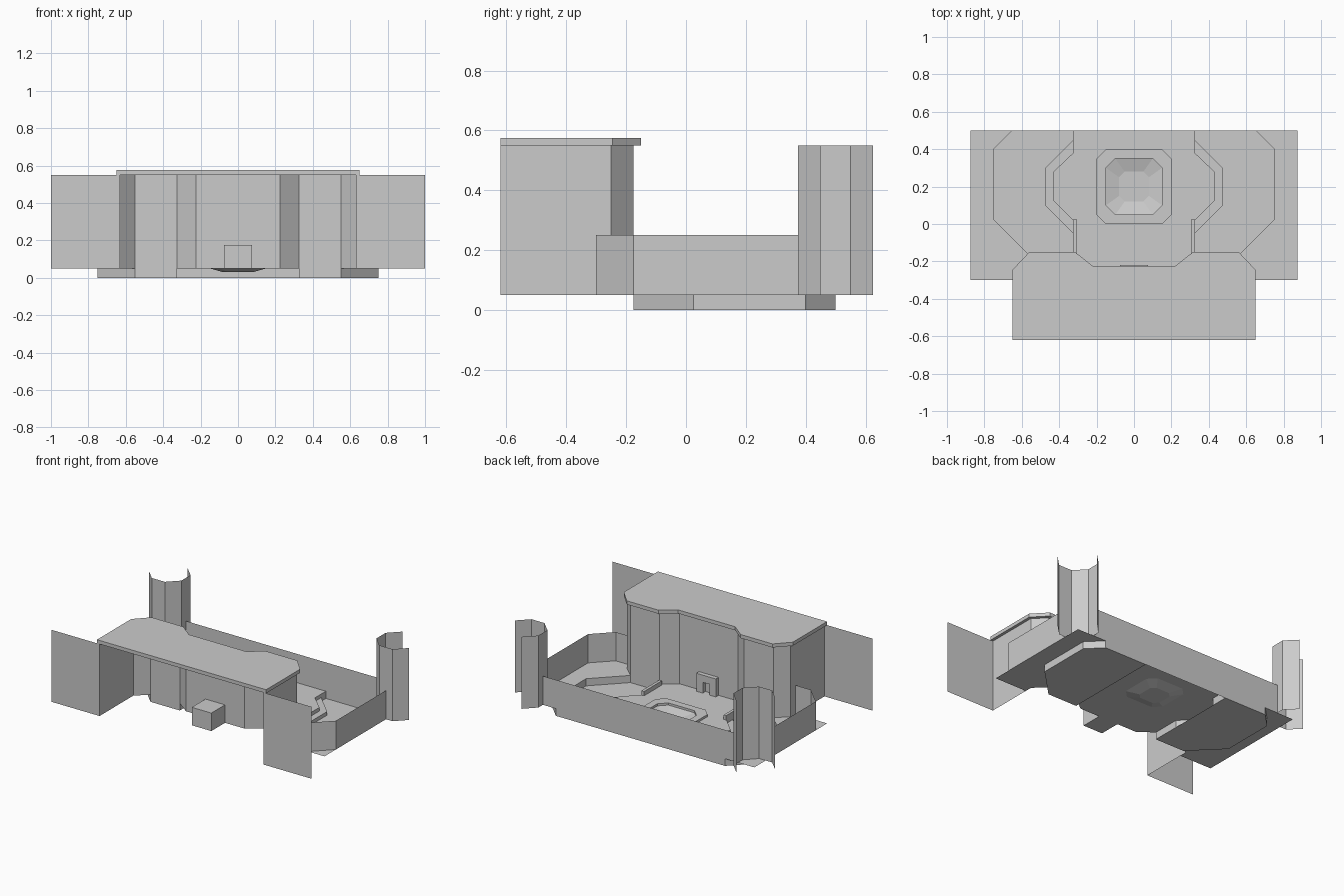
import bpy, bmesh

cube = bpy.data.objects.get("Cube")
if cube:
    bpy.data.objects.remove(cube, do_unlink=True)

grey = bpy.data.materials.new("plain_grey")
grey.use_nodes = True
grey.diffuse_color = (0.6, 0.6, 0.6, 1)
grey.node_tree.nodes["Principled BSDF"].inputs["Base Color"].default_value = (0.6, 0.6, 0.6, 1)

FLOOR, WALL, TOP = 0.05, 0.25, 0.55


def finish(name, bm):
    """Turn a right-hand half into an object mirrored across x = 0."""
    mesh = bpy.data.meshes.new(name)
    bm.to_mesh(mesh)
    bm.free()
    mesh.materials.append(grey)
    obj = bpy.data.objects.new(name, mesh)
    bpy.context.collection.objects.link(obj)
    mirror = obj.modifiers.new("mirror", "MIRROR")
    mirror.use_axis[0] = True
    return obj


def sheet(name, path, low, high, bm=None):
    """Upright thin wall along a plan path."""
    own = bm is None
    bm = bm or bmesh.new()
    for a, b in zip(path, path[1:]):
        corners = [(*a, low), (*b, low), (*b, high), (*a, high)]
        bm.faces.new([bm.verts.new(c) for c in corners])
    if own:
        bmesh.ops.remove_doubles(bm, verts=bm.verts, dist=0.0001)
        return finish(name, bm)


def plate(name, outline, z, bm=None):
    """Level face, turned to look up."""
    own = bm is None
    bm = bm or bmesh.new()
    face = bm.faces.new([bm.verts.new((x, y, z)) for x, y in outline])
    face.normal_update()
    if face.normal.z < 0:
        face.normal_flip()
    if own:
        return finish(name, bm)


def slab(name, outline, low, high, path=None):
    """Solid with a plan outline; path limits the sides that are walled."""
    bm = bmesh.new()
    plate(name, outline, low, bm)
    plate(name, outline, high, bm)
    sheet(name, path or outline + outline[:1], low, high, bm)
    bmesh.ops.remove_doubles(bm, verts=bm.verts, dist=0.0001)
    bmesh.ops.recalc_face_normals(bm, faces=bm.faces)
    return finish(name, bm)


def half_octagon(size, cut, cy):
    """Right half of a chamfered square, from back to front."""
    s, c = size, size - cut
    return [(0, cy + s), (c, cy + s), (s, cy + c), (s, cy - c), (c, cy - s), (0, cy - s)]


# Building: rear wall, side wall, front wing and roof
house = [(0.63, -0.62), (0.63, -0.25), (0.55, -0.175), (0.325, -0.175), (0.225, -0.25), (0, -0.25)]
sheet("building_wall", house, FLOOR, TOP)
sheet("front_wing", [(1, -0.62), (0.63, -0.62)], FLOOR, TOP)
eave = [(0, -0.62), (0.65, -0.62), (0.65, -0.245), (0.56, -0.15), (0.315, -0.15), (0.22, -0.225), (0, -0.225)]
slab("roof", eave, TOP, 0.575, eave)

# Boundary walls and corner columns
sheet("side_wall", [(0.875, 0.375), (0.875, -0.175), (0.75, -0.3), (0.63, -0.3)], FLOOR, WALL)
sheet("back_wall", [(0, 0.5), (0.75, 0.5)], FLOOR, WALL)
shaft = [(0.125, -0.05), (0.05, -0.125), (-0.05, -0.125), (-0.125, -0.05), (-0.125, 0.05), (-0.05, 0.125)]
sheet("corner_column", [(0.875 + x, 0.5 + y) for x, y in shaft], FLOOR, TOP)

# Outer floor and the sunken side areas
pit_edge = [(0.65, 0.5), (0.75, 0.4), (0.75, 0.025), (0.55, -0.175)]
plate("outer_floor", pit_edge + [(0.63, -0.25), (0.63, -0.3), (0.875, -0.3), (0.875, 0.5)], FLOOR)
plate("sunken_floor", pit_edge + [(0.325, -0.175), (0.325, 0.5)], 0)
sheet("sunken_side", pit_edge + [(0.325, -0.175)], 0, FLOOR)
sheet("sunken_back", [(0, 0.5), (0.65, 0.5)], 0, FLOOR)

# Centre platform with its steps
outer_step = [(0.325, 0.45), (0.475, 0.3), (0.475, 0.1), (0.325, -0.05)]
inner_step = [(0.325, 0.38), (0.43, 0.28), (0.43, 0.125), (0.325, 0.02)]
platform_edge = [(0.325, 0.5)] + inner_step + [(0.325, -0.175)]
bowl_rim = half_octagon(0.15, 0.05, 0.2)
plate("platform", [(0, 0.5)] + platform_edge + [(0.225, -0.25), (0, -0.25)] + bowl_rim[::-1], FLOOR)
sheet("platform_side", platform_edge, 0, FLOOR)
plate("step_top", outer_step + inner_step[::-1], 0.025)
sheet("step_side", outer_step, 0, 0.025)
slab("rail", [(0.305, 0.025), (0.325, 0.025), (0.325, -0.17), (0.305, -0.17)], FLOOR, 0.08)

# Centre ring and shallow bowl
ring = half_octagon(0.2, 0.05, 0.2)
bm = bmesh.new()
plate("ring", ring + bowl_rim[::-1], 0.065, bm)
sheet("ring", ring, FLOOR, 0.065, bm)
sheet("ring", bowl_rim, FLOOR, 0.065, bm)
finish("centre_ring", bm)

base = half_octagon(0.08, 0.03, 0.2)
bm = bmesh.new()
plate("bowl", base, 0.03, bm)
for i in range(len(base) - 1):
    quad = [(*bowl_rim[i], FLOOR), (*bowl_rim[i + 1], FLOOR), (*base[i + 1], 0.03), (*base[i], 0.03)]
    bm.faces.new([bm.verts.new(c) for c in quad])
finish("centre_bowl", bm)

# Doorway frame with an alcove behind it
slab("alcove", [(0, -0.25), (0.075, -0.25), (0.075, -0.4), (0, -0.4)], FLOOR, 0.175,
     [(0, -0.25), (0.075, -0.25), (0.075, -0.4), (0, -0.4)])
slab("door_post", [(0.025, -0.22), (0.075, -0.22), (0.075, -0.25), (0.025, -0.25)], FLOOR, 0.175)
slab("door_lintel", [(0, -0.22), (0.025, -0.22), (0.025, -0.25), (0, -0.25)], 0.125, 0.175,
     [(0, -0.22), (0.025, -0.22)])
